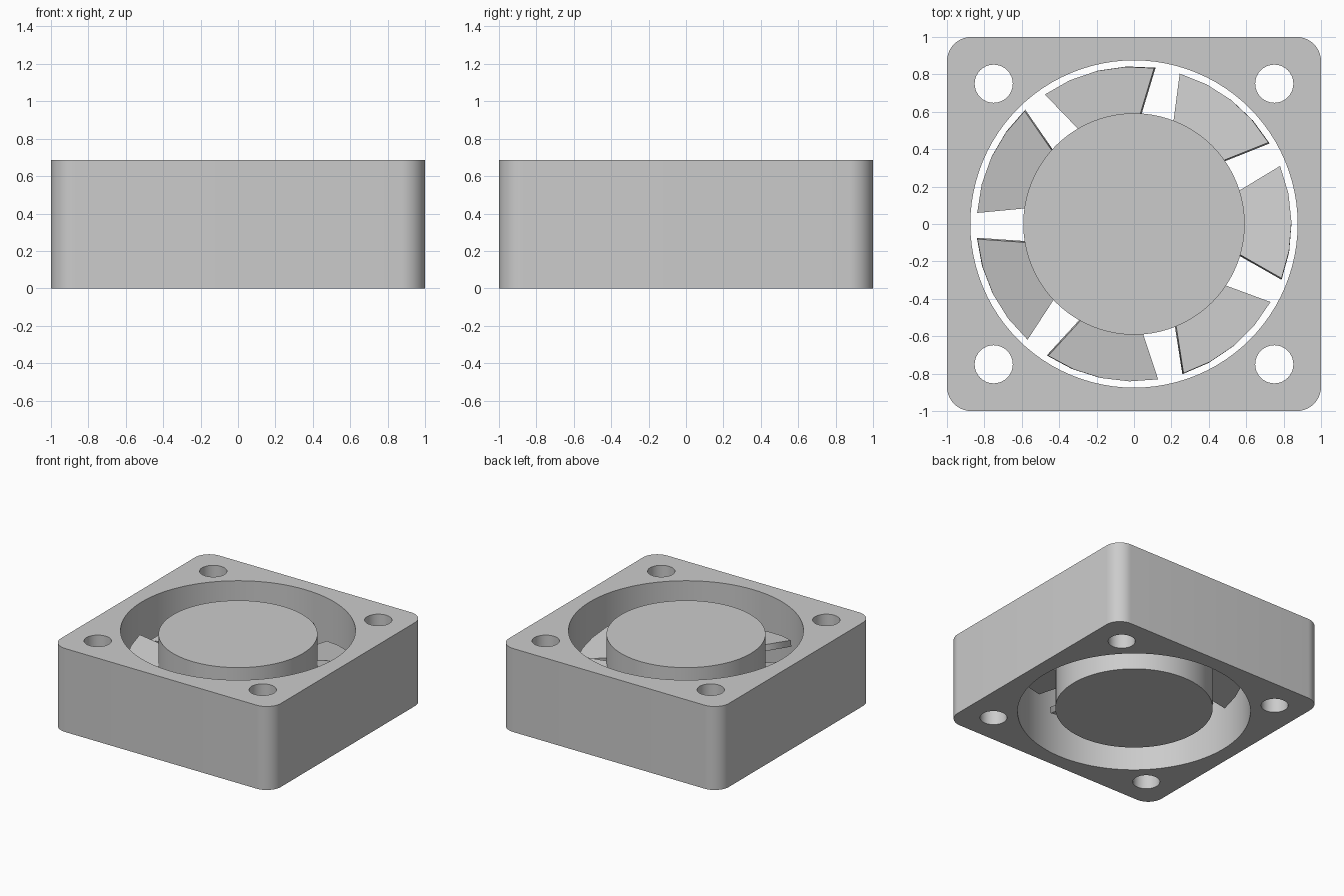
import bpy, bmesh
from math import pi, sin, cos, radians
from mathutils import Matrix

cube = bpy.data.objects.get("Cube")
if cube:
    bpy.data.objects.remove(cube, do_unlink=True)

HEIGHT = 0.686
BLADES = 7

grey = bpy.data.materials.new("light_grey_plastic")
grey.use_nodes = True
colour = (0.6, 0.6, 0.6, 1)
grey.diffuse_color = colour
grey.node_tree.nodes["Principled BSDF"].inputs["Base Color"].default_value = colour


def arc(cx, cy, r, start, end, steps):
    """Points along an arc, both ends included."""
    angles = [start + (end - start) * i / steps for i in range(steps + 1)]
    return [(cx + r * cos(a), cy + r * sin(a)) for a in angles]


def circle(cx, cy, r, steps):
    return arc(cx, cy, r, 0, 2 * pi, steps)[:-1]


def plate(name, loops, bottom, top):
    """Extruded flat shape; loops after the first are holes."""
    curve = bpy.data.curves.new(name, "CURVE")
    curve.dimensions = "2D"
    curve.fill_mode = "BOTH"
    curve.extrude = (top - bottom) / 2
    for loop in loops:
        spline = curve.splines.new("POLY")
        spline.points.add(len(loop) - 1)
        for point, (x, y) in zip(spline.points, loop):
            point.co = (x, y, 0, 1)
        spline.use_cyclic_u = True
    source = bpy.data.objects.new(name, curve)
    bpy.context.collection.objects.link(source)
    bpy.context.view_layer.update()
    mesh = bpy.data.meshes.new_from_object(
        source.evaluated_get(bpy.context.evaluated_depsgraph_get()))
    bpy.data.objects.remove(source, do_unlink=True)

    # Weld the caps to the walls and seat the part at its height
    bm = bmesh.new()
    bm.from_mesh(mesh)
    bmesh.ops.remove_doubles(bm, verts=bm.verts, dist=0.0001)
    bmesh.ops.recalc_face_normals(bm, faces=bm.faces)
    bmesh.ops.translate(bm, verts=bm.verts, vec=(0, 0, (top + bottom) / 2))
    bm.to_mesh(mesh)
    bm.free()
    mesh.materials.clear()
    mesh.materials.append(grey)
    obj = bpy.data.objects.new(name, mesh)
    bpy.context.collection.objects.link(obj)
    return obj


def smooth(obj):
    bpy.ops.object.select_all(action="DESELECT")
    obj.select_set(True)
    bpy.context.view_layer.objects.active = obj
    bpy.ops.object.shade_smooth_by_angle(angle=radians(30))


# Square housing: rounded corners, round duct and four screw holes
corner = 0.13
outline = []
for k, (sx, sy) in enumerate([(1, 1), (-1, 1), (-1, -1), (1, -1)]):
    outline += arc(sx * (1 - corner), sy * (1 - corner), corner,
                   k * pi / 2, (k + 1) * pi / 2, 10)
holes = [circle(x, y, 0.102, 32) for x in (-0.75, 0.75) for y in (-0.75, 0.75)]
smooth(plate("housing", [outline, circle(0, 0, 0.875, 96)] + holes, 0, HEIGHT))

# Central hub, slightly recessed at both ends
smooth(plate("hub", [circle(0, 0, 0.592, 80)], 0.03, HEIGHT - 0.03))

# Pitched flat blades rooted inside the hub
half = radians(21.2)
shape = [(0.47, -0.117)] + arc(0, 0, 0.842, -half, half, 4) + [(0.47, 0.117)]
for k in range(BLADES):
    blade = plate(f"blade_{k + 1}", [shape], -0.05, 0)
    turn = radians(103.6) + 2 * pi * k / BLADES
    blade.data.transform(Matrix.Translation((0, 0, 0.408))
                         @ Matrix.Rotation(turn, 4, "Z")
                         @ Matrix.Rotation(radians(-9.5), 4, "X"))
